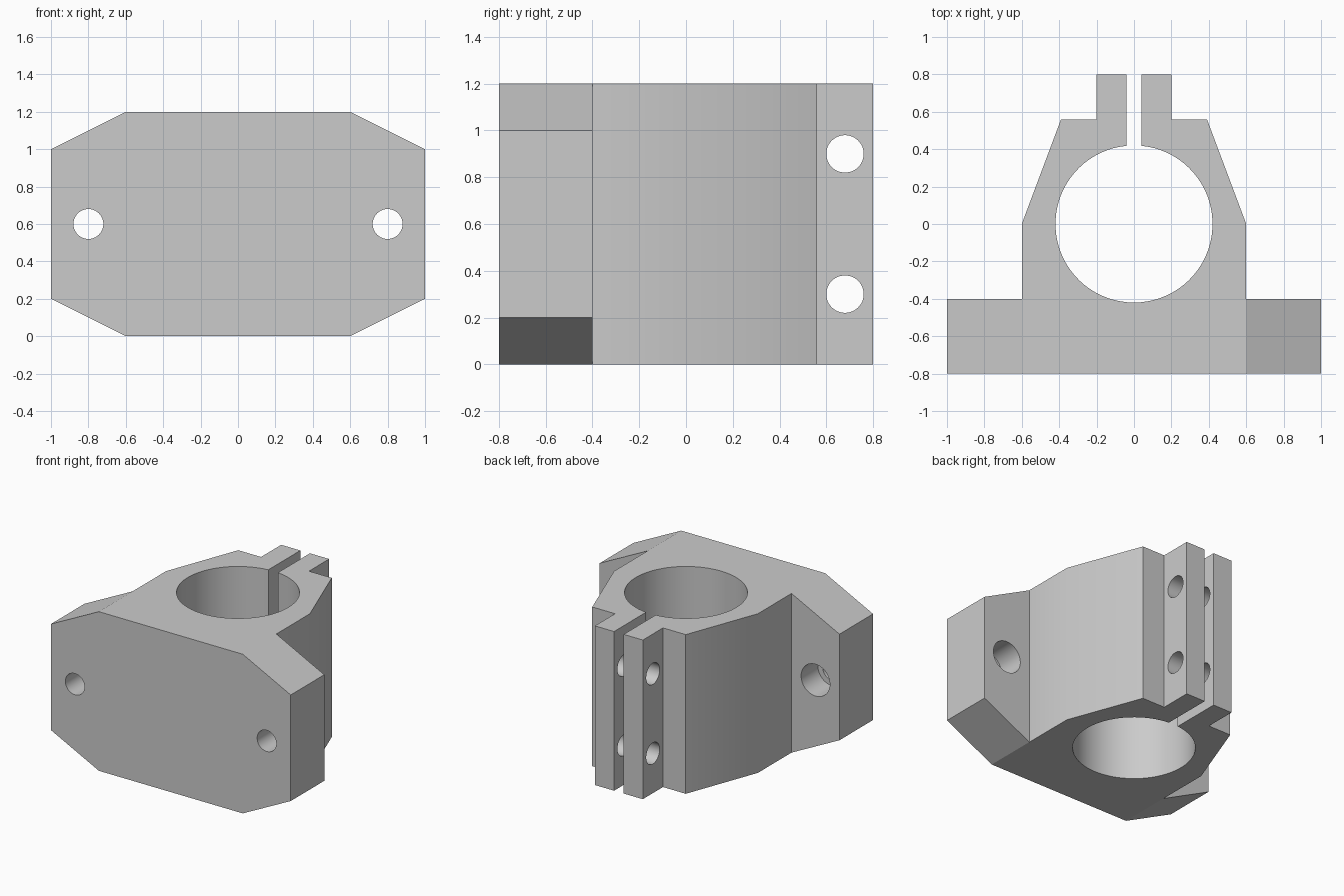
import bpy, bmesh, math
from mathutils import Matrix, Vector

cube = bpy.data.objects.get("Cube")
if cube:
    bpy.data.objects.remove(cube, do_unlink=True)

grey = bpy.data.materials.new("plain_grey")
grey.use_nodes = True
grey.diffuse_color = (0.6, 0.6, 0.6, 1)
grey.node_tree.nodes["Principled BSDF"].inputs["Base Color"].default_value = (0.6, 0.6, 0.6, 1)


def make_object(name, bm):
    bmesh.ops.recalc_face_normals(bm, faces=bm.faces)
    mesh = bpy.data.meshes.new(name)
    bm.to_mesh(mesh)
    bm.free()
    mesh.materials.append(grey)
    obj = bpy.data.objects.new(name, mesh)
    bpy.context.collection.objects.link(obj)
    return obj


def prism(name, points, extrude):
    bm = bmesh.new()
    face = bm.faces.new([bm.verts.new(p) for p in points])
    out = bmesh.ops.extrude_face_region(bm, geom=[face])
    moved = [v for v in out["geom"] if isinstance(v, bmesh.types.BMVert)]
    bmesh.ops.translate(bm, verts=moved, vec=extrude)
    return make_object(name, bm)


def rod(name, radius, start, end, sides=48):
    start, end = Vector(start), Vector(end)
    axis = end - start
    turn = axis.to_track_quat("Z", "Y").to_matrix().to_4x4()
    bm = bmesh.new()
    bmesh.ops.create_cone(bm, cap_ends=True, segments=sides, radius1=radius, radius2=radius,
                          depth=axis.length, matrix=Matrix.Translation((start + end) / 2) @ turn)
    return make_object(name, bm)


def combine(target, tool, operation):
    tool.hide_render = True
    mod = target.modifiers.new(operation.lower(), "BOOLEAN")
    mod.operation, mod.solver, mod.object = operation, "EXACT", tool
    bpy.ops.object.select_all(action="DESELECT")
    bpy.context.view_layer.objects.active = target
    target.select_set(True)
    bpy.ops.object.modifier_apply(modifier=mod.name)
    bpy.data.objects.remove(tool, do_unlink=True)


# Plan outline: flange, tapered body, clamp ears, and the split bore
bore, slit = 0.42, 0.04
half = [(1, -0.8), (1, -0.4), (0.6, -0.4), (0.6, 0), (0.39, 0.56), (0.2, 0.56), (0.2, 0.8), (slit, 0.8)]
gap = math.asin(slit / bore)
steps = 72
arc = []
for i in range(steps + 1):
    a = gap + (2 * math.pi - 2 * gap) * i / steps
    arc.append((bore * math.sin(a), bore * math.cos(a)))
plan = half + arc + [(-x, y) for x, y in reversed(half)]
block = prism("clamp_block", [(x, y, -0.1) for x, y in plan], (0, 0, 1.4))

# Front outline with chamfered corners
quarter = [(1, 0.4), (0.6, 0.6)]
top = quarter + [(-x, z) for x, z in reversed(quarter)]
front = top + [(-x, -z) for x, z in top]
combine(block, prism("front_outline", [(x, -1, z + 0.6) for x, z in front], (0, 2, 0)), "INTERSECT")

# Counterbored mounting holes
for x in (-0.8, 0.8):
    combine(block, rod("mounting_hole", 0.08, (x, -1, 0.6), (x, -0.3, 0.6)), "DIFFERENCE")
    combine(block, rod("counterbore", 0.12, (x, -0.6, 0.6), (x, -0.3, 0.6)), "DIFFERENCE")

# Clamp bolt holes
for z in (0.3, 0.9):
    combine(block, rod("bolt_hole", 0.08, (-0.5, 0.68, z), (0.5, 0.68, z)), "DIFFERENCE")

# Smooth the bore, holes and taper; keep the corners sharp
bpy.ops.object.select_all(action="DESELECT")
block.select_set(True)
bpy.context.view_layer.objects.active = block
bpy.ops.object.shade_smooth_by_angle(angle=math.radians(25))
